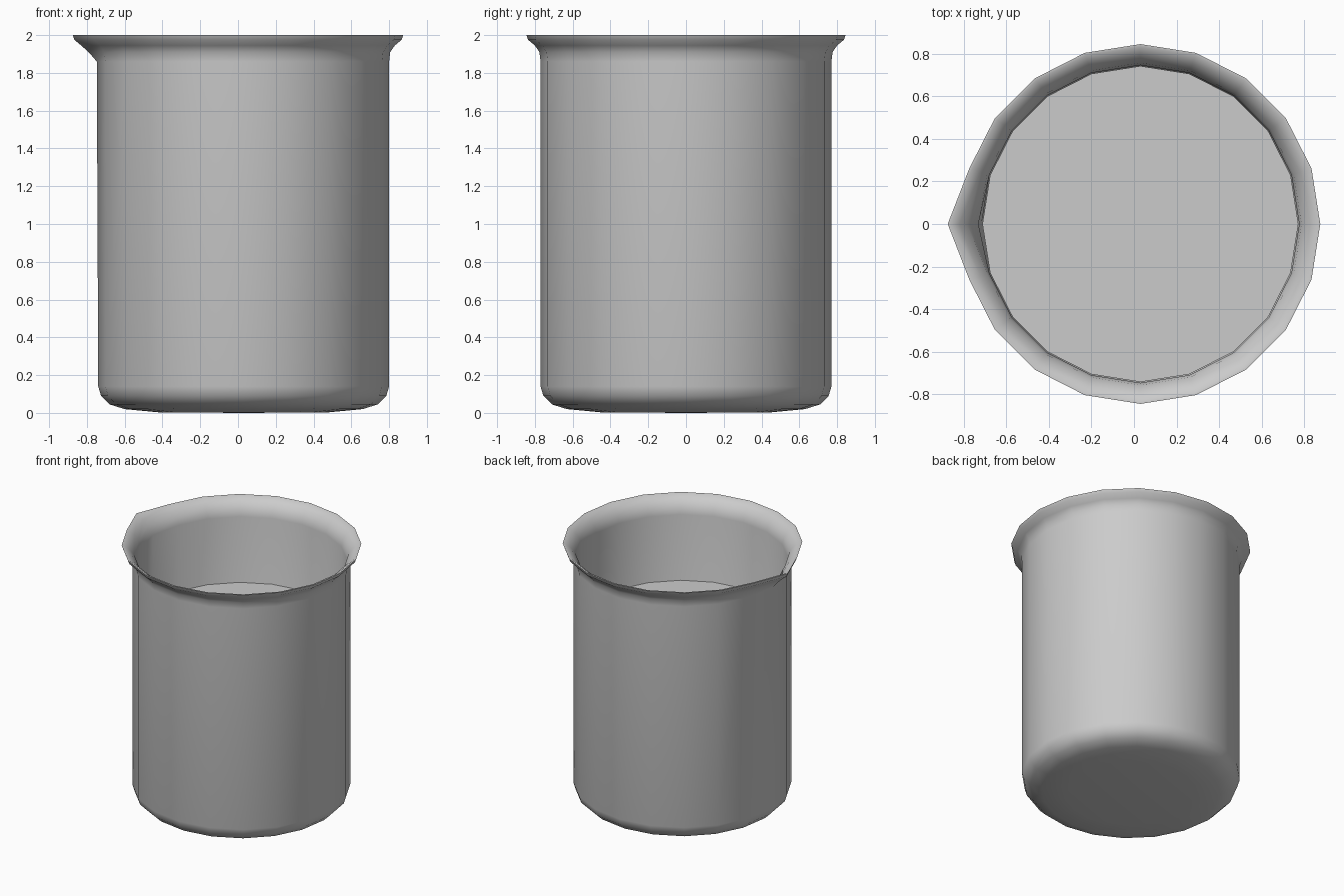
import bpy, bmesh, math

if "Cube" in bpy.data.objects:
    bpy.data.objects.remove(bpy.data.objects["Cube"])

SIDES = 20
CX = 0.03  # body axis, shifted so the spout stays inside the centred bounds


def lathe(name, profile, spout=None):
    """Revolve an (r, z) profile; the first and last points lie on the axis."""
    bm = bmesh.new()
    rings = []
    for i, (r, z) in enumerate(profile):
        if r == 0:
            rings.append([bm.verts.new((CX, 0, z))] * SIDES)
            continue
        ring = []
        for k in range(SIDES):
            a = 2 * math.pi * k / SIDES
            rr = r + (spout(z) if spout and k == SIDES // 2 else 0)
            ring.append(bm.verts.new((CX + rr * math.cos(a), rr * math.sin(a), z)))
        rings.append(ring)
    for lo, hi in zip(rings, rings[1:]):
        for k in range(SIDES):
            n = (k + 1) % SIDES
            quad = dict.fromkeys((lo[k], lo[n], hi[n], hi[k]))
            bm.faces.new(list(quad))
    bmesh.ops.recalc_face_normals(bm, faces=bm.faces[:])
    mesh = bpy.data.meshes.new(name)
    bm.to_mesh(mesh)
    bm.free()
    obj = bpy.data.objects.new(name, mesh)
    bpy.context.collection.objects.link(obj)
    bpy.ops.object.select_all(action='DESELECT')
    obj.select_set(True)
    bpy.context.view_layer.objects.active = obj
    bpy.ops.object.shade_smooth_by_angle(angle=math.radians(50))
    return obj


def spout_pull(z):
    """Outward pull of the single pouring-lip column near the rim."""
    return 0.06 * min(1, max(0, (z - 1.85) / 0.08))


# Glass: outer wall with rounded base, flared rim, then inner wall back down
outer = [(0, 0), (0.45, 0.003), (0.63, 0.02), (0.71, 0.045), (0.755, 0.09),
         (0.77, 0.14), (0.77, 1.86), (0.776, 1.91), (0.80, 1.945),
         (0.836, 1.975), (0.845, 2.0)]
inner = [(0.832, 2.0), (0.79, 1.967), (0.757, 1.925), (0.746, 1.87),
         (0.746, 0.14), (0.73, 0.10), (0.69, 0.065), (0.61, 0.04), (0, 0.025)]
lathe("beaker_glass", outer + inner, spout_pull)

# Liquid filling the lower two thirds
lathe("liquid", [(0, 0.03), (0.60, 0.045), (0.685, 0.07), (0.725, 0.105),
                 (0.742, 0.145), (0.742, 1.36), (0, 1.36)])
